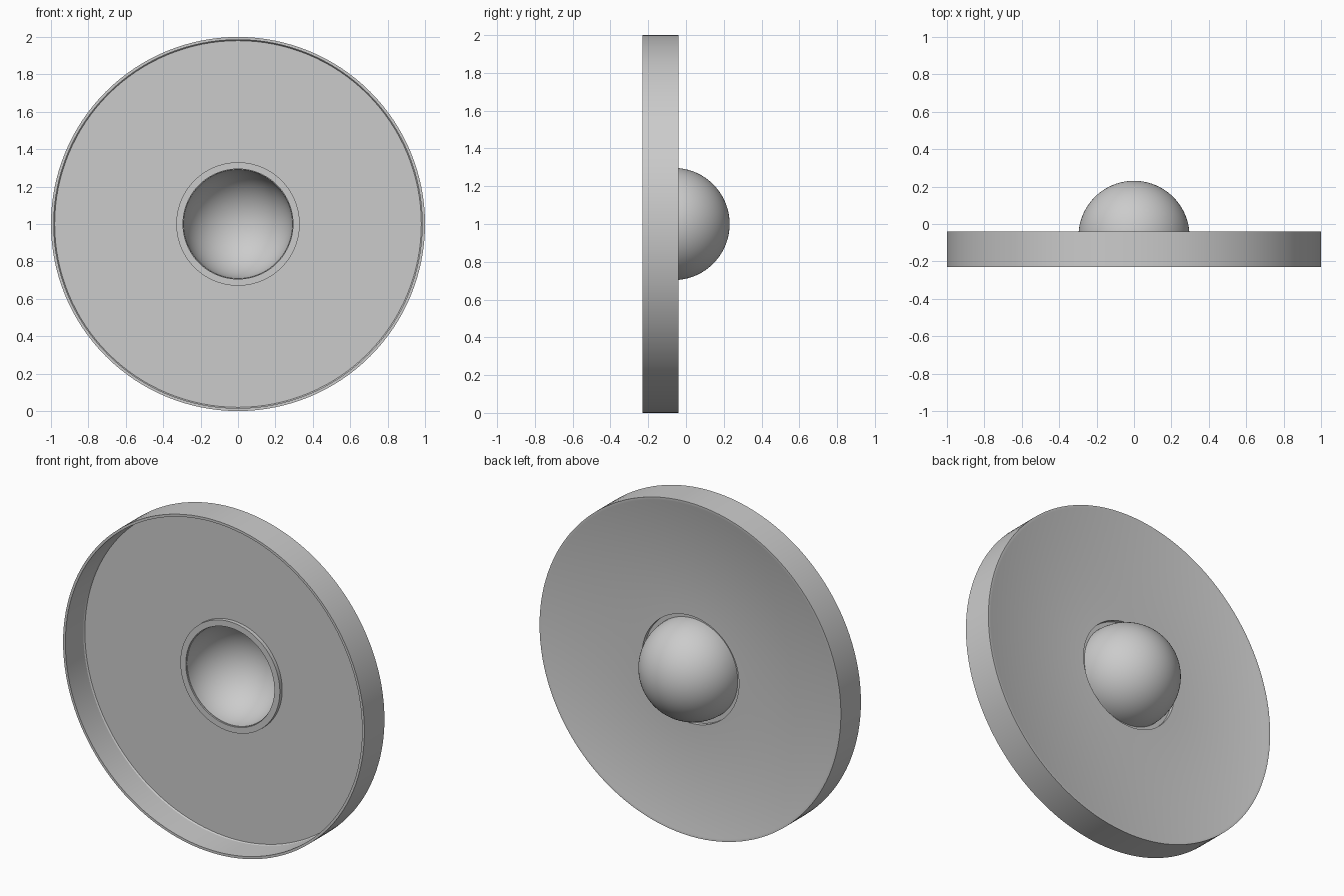
import bpy, math

if "Cube" in bpy.data.objects:
    bpy.data.objects.remove(bpy.data.objects["Cube"])

SEGMENTS = 128


def lathe(name, profile, closed=True):
    """Revolve (radius, y) points round the y axis, centred at z = 1."""
    verts, faces = [], []
    rings = []
    for r, y in profile:
        if r < 1e-5:
            rings.append([len(verts)] * SEGMENTS)
            verts.append((0, y, 1))
        else:
            rings.append(list(range(len(verts), len(verts) + SEGMENTS)))
            for i in range(SEGMENTS):
                a = 2 * math.pi * i / SEGMENTS
                verts.append((r * math.cos(a), y, 1 + r * math.sin(a)))
    pairs = list(zip(rings, rings[1:] + rings[:1])) if closed else list(zip(rings, rings[1:]))
    for a, b in pairs:
        for i in range(SEGMENTS):
            j = (i + 1) % SEGMENTS
            face = list(dict.fromkeys((a[i], a[j], b[j], b[i])))
            if len(face) > 2:
                faces.append(face)
    mesh = bpy.data.meshes.new(name)
    mesh.from_pydata(verts, [], faces)
    obj = bpy.data.objects.new(name, mesh)
    bpy.context.collection.objects.link(obj)
    bpy.context.view_layer.objects.active = obj
    obj.select_set(True)
    bpy.ops.object.mode_set(mode='EDIT')
    bpy.ops.mesh.select_all(action='SELECT')
    bpy.ops.mesh.normals_make_consistent(inside=False)
    bpy.ops.object.mode_set(mode='OBJECT')
    bpy.ops.object.shade_smooth_by_angle(angle=math.radians(30))
    obj.select_set(False)
    return obj


def arc(radius, centre, start, end, steps=24):
    """Arc points from the rim (0) to the pole (90 degrees)."""
    pts = []
    for i in range(steps + 1):
        a = math.radians(start + (end - start) * i / steps)
        pts.append((radius * math.cos(a), centre + radius * math.sin(a)))
    return pts


# Outer dish: thin rim wall and flat face with a central hole
lathe("dish", [(0.326, -0.052), (0.98, -0.052), (0.985, -0.06), (0.985, -0.23),
               (1.0, -0.23), (1.0, -0.04), (0.985, -0.04), (0.98, -0.042), (0.326, -0.042)])

# Raised collar round the hole, recessed behind the dome
lathe("collar", [(0.294, -0.075), (0.33, -0.075), (0.33, -0.042), (0.322, -0.042),
                 (0.322, -0.066), (0.294, -0.066)])

# Hollow central dome
lathe("dome", arc(0.297, -0.066, 0, 90) + arc(0.291, -0.066, 90, 0))
